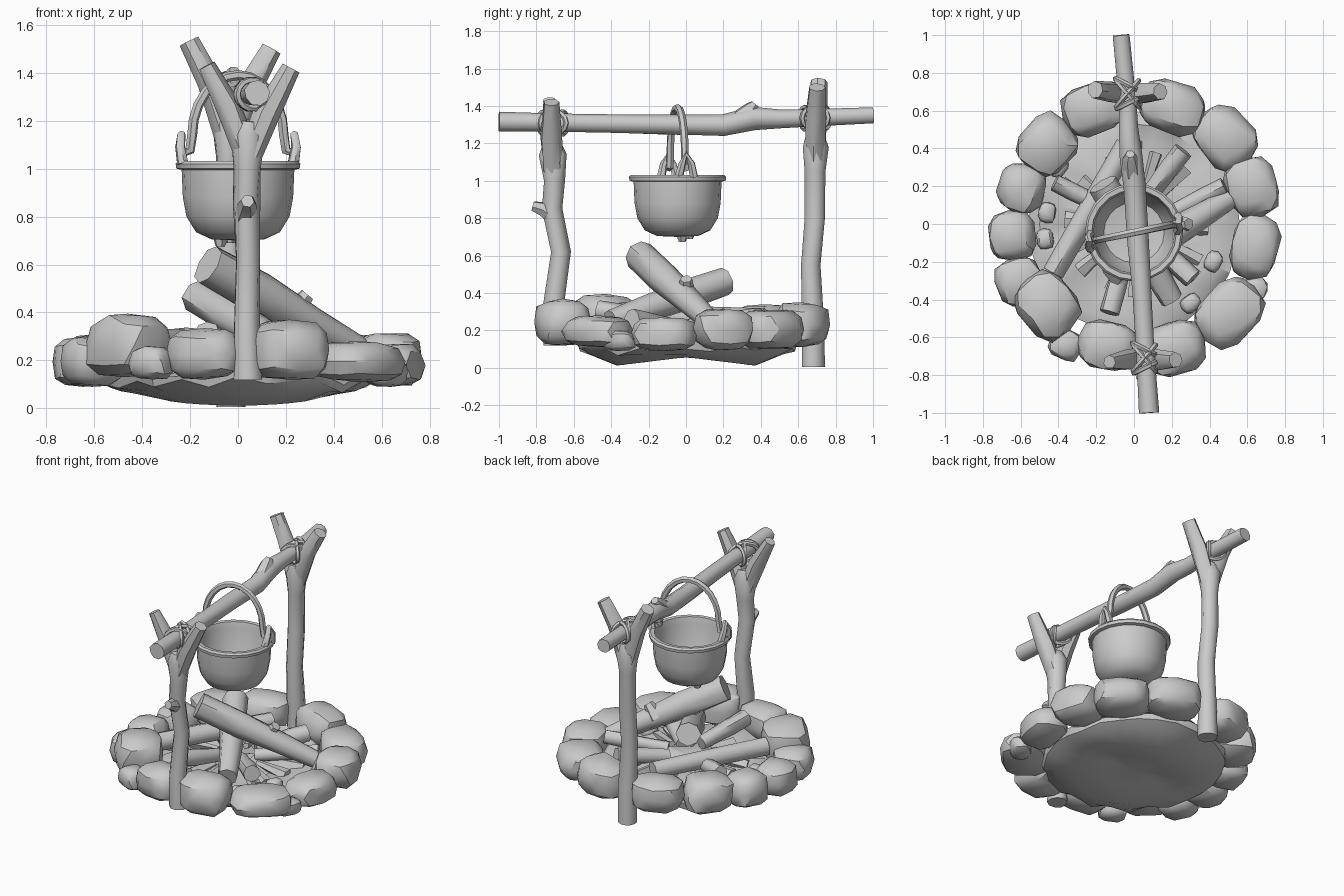
import bpy, bmesh, math, random
from mathutils import Vector, Matrix, noise

if "Cube" in bpy.data.objects:
    bpy.data.objects.remove(bpy.data.objects["Cube"])

random.seed(4)
GREY = bpy.data.materials.new("plain grey")
GREY.diffuse_color = (0.6, 0.6, 0.6, 1)
GREY.use_nodes = True
GREY.node_tree.nodes["Principled BSDF"].inputs["Base Color"].default_value = GREY.diffuse_color


def finish(bm, name, angle=35):
    bmesh.ops.recalc_face_normals(bm, faces=bm.faces)
    me = bpy.data.meshes.new(name)
    bm.to_mesh(me)
    bm.free()
    ob = bpy.data.objects.new(name, me)
    bpy.context.collection.objects.link(ob)
    me.materials.append(GREY)
    bpy.ops.object.select_all(action='DESELECT')
    ob.select_set(True)
    bpy.context.view_layer.objects.active = ob
    bpy.ops.object.shade_smooth_by_angle(angle=math.radians(angle))
    return ob


def tube(name, pts, radii, sides=8, closed=False, rough=0.0):
    """Sweep a polygon along points; radii is a number or one per point."""
    pts = [Vector(p) for p in pts]
    n = len(pts)
    if not isinstance(radii, (list, tuple)):
        radii = [radii] * n
    bm = bmesh.new()
    rings, u = [], None
    for i, p in enumerate(pts):
        a = pts[(i - 1) % n] if closed or i else p
        b = pts[(i + 1) % n] if closed or i < n - 1 else p
        t = (b - a).normalized()
        if u is None:
            u = t.orthogonal()
        u = (u - t * u.dot(t)).normalized()
        v = t.cross(u)
        ring = []
        for k in range(sides):
            w = 2 * math.pi * k / sides
            r = radii[i] * (1 + random.uniform(-rough, rough))
            ring.append(bm.verts.new(p + (u * math.cos(w) + v * math.sin(w)) * r))
        rings.append(ring)
    for i in range(n if closed else n - 1):
        r0, r1 = rings[i], rings[(i + 1) % n]
        for k in range(sides):
            j = (k + 1) % sides
            bm.faces.new((r0[k], r0[j], r1[j], r1[k]))
    if not closed:
        bm.faces.new(rings[0])
        bm.faces.new(rings[-1])
    return finish(bm, name, 50)


def lathe(name, profile, sides, centre, shape=None):
    """Spin (radius, height) pairs that start and end on the axis."""
    bm = bmesh.new()
    rings = []
    for r, z in profile:
        ring = []
        for k in range(sides if r > 0 else 1):
            w = 2 * math.pi * k / sides
            p = Vector((r * math.cos(w), r * math.sin(w), z))
            ring.append(bm.verts.new((shape(p, w) if shape else p) + Vector(centre)))
        rings.append(ring)
    for a, b in zip(rings, rings[1:]):
        for k in range(sides):
            j = (k + 1) % sides
            f = [a[k % len(a)], a[j % len(a)], b[j % len(b)], b[k % len(b)]]
            bm.faces.new(list(dict.fromkeys(f)))
    return finish(bm, name, 35)


def stone(name, x, y, z0, z1, tangent, radial):
    """Boxy faceted boulder turned to face the middle of the ring."""
    bm = bmesh.new()
    bmesh.ops.create_icosphere(bm, subdivisions=2, radius=1)
    turn = Matrix.Rotation(math.atan2(y, x), 3, 'Z')
    off = Vector((x * 9, y * 9, 0))
    for v in bm.verts:
        c = Vector([math.copysign(abs(q) ** 0.7, q) for q in v.co])
        c *= 1.02 + 0.13 * noise.noise(v.co * 1.3 + off)
        c.z = max(-1, min(1, c.z))
        c = turn @ Vector((c.x * radial / 2, c.y * tangent / 2, c.z * (z1 - z0) / 2))
        v.co = c + Vector((x, y, (z0 + z1) / 2))
    finish(bm, name, 32)


# Ring of stones: x, y, bottom, top, width along ring, depth
for s in [(-.215, .61, .11, .34, .33, .27), (.20, .62, .11, .35, .36, .27),
          (.48, .455, .10, .31, .35, .29), (.625, .20, .09, .32, .31, .27),
          (.64, -.12, .09, .27, .34, .26), (.50, -.47, .11, .28, .38, .30),
          (.63, -.36, .09, .20, .18, .13), (.215, -.66, .12, .37, .33, .28),
          (-.14, -.645, .12, .335, .31, .26), (-.36, -.64, .12, .26, .18, .16),
          (-.46, -.43, .13, .395, .35, .31), (-.61, -.30, .09, .30, .25, .25),
          (-.645, -.06, .09, .30, .26, .25), (-.595, .19, .09, .31, .26, .25),
          (-.46, .42, .10, .34, .31, .29)]:
    stone("ring_stone", *s)


# Ash bed with an uneven rim and a hollowed underside
def ash_shape(p, w):
    r = p.xy.length
    k = 1 + 0.05 * noise.noise(Vector((math.cos(w) * 4, math.sin(w) * 4, 7)))
    low = 0.0
    if p.z > 0.1:
        low = 0.06 * noise.noise(p * 8)
    elif 0 < r < .4:
        low = 0.045 * (1 - abs(math.sin(w)))
    return Vector((p.x * k, p.y * k * 1.06, p.z + low))


lathe("ash_bed", [(0, .2), (.12, .19), (.25, .17), (.4, .16), (.5, .17), (.56, .14),
                  (.55, .1), (.49, .072), (.35, .012), (.18, .04), (0, .055)],
      28, (0, 0, 0), ash_shape)

# Charred splinters lying in the ash
for i in range(16):
    w = 2 * math.pi * i / 16 + random.uniform(-.12, .12)
    d = Vector((math.cos(w), math.sin(w), 0))
    r0, r1 = random.uniform(.15, .22), random.uniform(.36, .44)
    tube("splinter", [d * r0 + Vector((0, 0, .19)), d * r1 + Vector((0, 0, .165))],
         [.022, .042], 5, rough=.25)

# Pebbles along the edge of the ash
for x, y in [(-.47, -.08), (-.46, .06), (-.4, .3), (.42, -.2), (.3, -.42)]:
    stone("ash_pebble", x, y, .13, .22, .11, .09)

# Firewood: start, end, radius, taper
for a, b, r, t in [((-.125, -.25, .6), (.50, .13, .25), .088, .65),
                   ((-.165, .21, .465), (.20, -.40, .25), .08, .8),
                   ((-.43, -.26, .27), (-.04, .42, .26), .062, .9),
                   ((-.42, .22, .27), (-.14, .08, .23), .047, .9),
                   ((.48, .20, .27), (.12, .02, .22), .047, .9),
                   ((.26, .39, .27), (.05, .12, .22), .055, .8),
                   ((.31, -.29, .26), (.08, -.08, .22), .055, .8),
                   ((-.13, -.47, .31), (-.03, -.12, .24), .055, .8)]:
    a, b = Vector(a), Vector(b)
    tube("firewood", [a, a.lerp(b, .35), a.lerp(b, .7), b],
         [r * .97, r, r * (.4 + t * .6), r * t], 8, rough=.07)
tube("firewood_stub", [(.22, .0, .39), (.29, .0, .475)], [.055, .032], 6)

# Forked posts with prongs
tube("front_post", [(.04, -.70, .12), (.035, -.705, .35), (.04, -.67, .62), (.035, -.715, .85),
                    (.04, -.705, 1.0), (.04, -.71, 1.14), (.045, -.715, 1.2)],
     [.062, .056, .052, .055, .058, .075, .05], 9, rough=.06)
tube("front_prong_left", [(.035, -.71, 1.06), (-.04, -.72, 1.26), (-.13, -.73, 1.43)],
     [.055, .055, .037], 7, rough=.06)
tube("front_prong_right", [(.05, -.71, 1.06), (.12, -.72, 1.23), (.22, -.72, 1.42)],
     [.055, .06, .042], 7, rough=.06)
tube("front_twig", [(.03, -.71, .81), (.04, -.765, .85), (.04, -.82, .865)],
     [.05, .04, .028], 6)
tube("back_post", [(-.03, .68, .005), (-.03, .68, .25), (-.035, .665, .55), (-.04, .69, .8),
                   (-.04, .69, 1.05), (-.035, .69, 1.18), (-.03, .69, 1.25)],
     [.064, .06, .054, .055, .055, .072, .05], 9, rough=.06)
tube("back_prong_left", [(-.04, .69, 1.12), (-.12, .70, 1.36), (-.205, .71, 1.53)],
     [.055, .055, .047], 7, rough=.06)
tube("back_prong_right", [(-.03, .69, 1.12), (.05, .69, 1.34), (.14, .70, 1.50)],
     [.055, .055, .044], 7, rough=.06)

# Crossbeam with a knot
tube("crossbeam", [(.08, -1.0, 1.315), (.06, -.7, 1.31), (.04, -.35, 1.305), (.02, -.1, 1.30),
                   (0, .2, 1.295), (-.015, .36, 1.335), (-.03, .5, 1.33), (-.035, .65, 1.335),
                   (-.07, 1.0, 1.35)],
     [.053, .05, .052, .056, .059, .063, .052, .048, .045], 9, rough=.06)
tube("beam_knot", [(-.01, .26, 1.31), (-.02, .35, 1.385), (-.02, .37, 1.41)],
     [.055, .042, .025], 6)


# Rope lashings hugging the beam where it rests in each fork
def rope(centre, lean, radius):
    c, pts = Vector(centre), []
    for k in range(14):
        w = 2 * math.pi * k / 14
        pts.append(c + Vector((radius * math.cos(w), lean * math.cos(w), radius * math.sin(w))))
    tube("rope_lashing", pts, .014, 5, closed=True)


for x, y, z in [(.055, -.71, 1.31), (-.035, .69, 1.335)]:
    for dy, lean in [(-.05, .03), (.05, -.03), (0, .07), (0, -.07)]:
        rope((x - dy * .08, y + dy, z), lean, .06)

# Open cooking pot with rolled rim and small feet
POT = Vector((0, -.045, 0))
lathe("pot", [(0, .70), (.11, .705), (.175, .735), (.215, .80), (.23, .88), (.235, .995),
              (.257, 1.0), (.26, 1.02), (.25, 1.032), (.225, 1.03), (.215, .99),
              (.205, .85), (.16, .76), (0, .735)], 20, POT)
tube("pot_foot", [(-.07, -.02, .73), (-.075, -.02, .675)], [.04, .02], 6)
tube("pot_foot", [(-.03, .02, .72), (-.03, .02, .69)], [.03, .018], 6)

# Pot ears and the arched carrying handle
AX = Vector((.98, .2, 0)).normalized()
for s in (-1, 1):
    base = POT + AX * .235 * s
    tube("pot_ear", [base + Vector((0, -.04, 1.02)), base + AX * s * .012 + Vector((0, -.025, 1.09)),
                     base + AX * s * .005 + Vector((0, 0, 1.14)),
                     base + AX * s * .012 + Vector((0, .025, 1.09)), base + Vector((0, .04, 1.02))],
         [.024, .02, .018, .02, .024], 6)
arc = [(-.235, 1.07), (-.205, 1.075)]
for k in range(13):
    w = math.pi * (1 - k / 12)
    arc.append((.195 * math.cos(w), 1.14 + .25 * math.sin(w)))
arc += [(.205, 1.075), (.235, 1.07)]
tube("pot_handle", [POT + AX * a + Vector((0, 0, z)) for a, z in arc], .021, 6)
